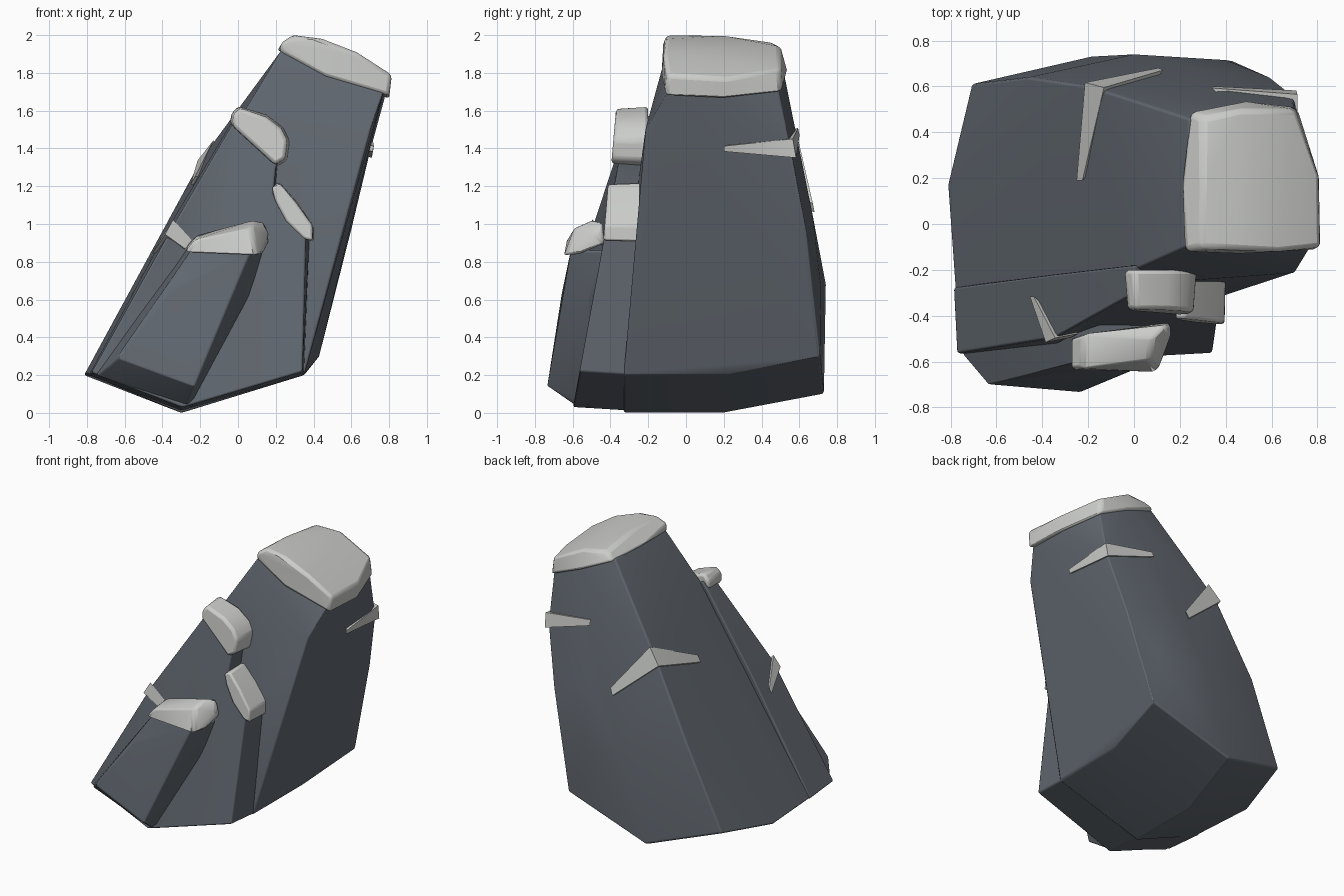
import bpy, bmesh, math
from mathutils import Vector

if "Cube" in bpy.data.objects:
    bpy.data.objects.remove(bpy.data.objects["Cube"])


def material(name, rgb):
    m = bpy.data.materials.new(name)
    m.diffuse_color = (*rgb, 1)
    m.use_nodes = True
    m.node_tree.nodes["Principled BSDF"].inputs["Base Color"].default_value = m.diffuse_color
    return m


ROCK = material("slate rock", (0.12, 0.138, 0.162))
SNOW = material("pale snow", (0.60, 0.61, 0.59))


def finish(name, bm, mat, bevel):
    bmesh.ops.recalc_face_normals(bm, faces=bm.faces)
    me = bpy.data.meshes.new(name)
    bm.to_mesh(me)
    bm.free()
    ob = bpy.data.objects.new(name, me)
    bpy.context.collection.objects.link(ob)
    me.materials.append(mat)
    if bevel:
        mod = ob.modifiers.new("soft edges", 'BEVEL')
        mod.width = bevel
        mod.segments = 2
        mod.limit_method = 'ANGLE'
        mod.angle_limit = math.radians(28)
        mod.harden_normals = mat is ROCK
    bpy.ops.object.select_all(action='DESELECT')
    ob.select_set(True)
    bpy.context.view_layer.objects.active = ob
    bpy.ops.object.shade_smooth_by_angle(angle=math.radians(32))
    return ob


def hull(name, points, mat, bevel=0.012):
    """Faceted block wrapped around a few corner points."""
    bm = bmesh.new()
    for p in points:
        bm.verts.new(p)
    bmesh.ops.convex_hull(bm, input=bm.verts[:])
    loose = [v for v in bm.verts if not v.link_faces]
    bmesh.ops.delete(bm, geom=loose, context='VERTS')
    bmesh.ops.dissolve_limit(bm, angle_limit=math.radians(4),
                             verts=bm.verts[:], edges=bm.edges[:])
    return finish(name, bm, mat, bevel)


def slab(name, outline, front, back, inset, mat, bevel=0.012):
    """Outline in x/z (optional forward bulge); front/back are (y at z=0, slope)."""
    bm = bmesh.new()
    c = sum((Vector(p[:2]) for p in outline), Vector((0, 0))) / len(outline)
    f, b = [], []
    for x, z, *bulge in outline:
        d = (c - Vector((x, z))).normalized() * inset
        y = front[0] + front[1] * z + sum(bulge)
        f.append(bm.verts.new((x + d.x, y, z + d.y)))
        b.append(bm.verts.new((x, back[0] + back[1] * z, z)))
    face = bm.faces.new(f)
    bm.faces.new(b[::-1])
    n = len(f)
    for i in range(n):
        j = (i + 1) % n
        bm.faces.new((f[i], b[i], b[j], f[j]))
    bmesh.ops.triangulate(bm, faces=[face])
    bmesh.ops.dissolve_limit(bm, angle_limit=math.radians(2),
                             verts=bm.verts[:], edges=bm.edges[:])
    return finish(name, bm, mat, bevel)


# main leaning rock
main = hull("main_rock", [
    (-.78, -.32, .2), (-.3, -.33, 0), (.35, -.33, .2),
    (-.3, .2, 0), (.35, .2, .2), (.43, .71, .3), (-.19, .73, .1),
    (-.71, .61, .27), (-.815, .17, .2),
    (0, .74, .68), (.4, .715, .66), (-.46, .64, .84), (-.19, .6, 1.35),
    (.695, .56, 1.37), (.6, .635, .97), (.3, .67, 1.05),
    (-.35, -.29, .95), (-.03, -.215, 1.49), (.7, -.215, 1.5),
    (.23, -.1, 1.92), (.24, .46, 1.92), (.5, .51, 1.84),
    (.7, .49, 1.71), (.78, .2, 1.68), (.77, -.1, 1.7)], ROCK)

# summit snow cap
hull("summit_snow", [
    (.22, -.11, 1.91), (.46, -.13, 1.78), (.8, -.11, 1.68),
    (.8, .2, 1.665), (.71, .51, 1.7), (.48, .54, 1.8), (.24, .49, 1.91),
    (.205, .2, 1.92), (.23, -.12, 1.96), (.29, -.1, 2.0), (.45, -.11, 1.98),
    (.63, -.12, 1.91), (.815, -.1, 1.79), (.81, .2, 1.77), (.7, .5, 1.82),
    (.3, .2, 2.0), (.3, .46, 1.96), (.47, .5, 1.94)], SNOW, .02)

# middle slab against the front, stepped on its right side
mid = slab("middle_slab", [
    (-.79, .2), (-.3, .01), (.35, .2), (.38, .95), (.2, 1.17),
    (.21, 1.31), (.24, 1.4), (0, 1.58), (-.04, 1.53), (-.365, .99, -.075)],
    (-.6, .18), (-.29, .07), .02, ROCK)

slab("upper_ledge_snow", [
    (-.04, 1.52), (.2, 1.3), (.26, 1.335), (.275, 1.44), (.24, 1.51),
    (.15, 1.58), (.0, 1.625), (-.04, 1.58)],
    (-.5, .08), (-.2, 0), .015, SNOW, .018)

slab("lower_ledge_snow", [
    (.175, 1.2), (.19, 1.13), (.25, 1.01), (.35, .915), (.4, .905),
    (.4, .99), (.31, 1.12), (.22, 1.22)],
    (-.51, .08), (-.22, 0), .008, SNOW, .012)

# lowest front slab and its snow
hull("front_slab", [
    (-.64, -.7, .29), (-.23, -.735, .14), (-.75, -.57, .2), (-.27, -.59, .04),
    (-.24, -.5, .03), (-.38, -.66, .62), (-.25, -.6, .86), (.07, -.61, .86),
    (.14, -.42, .86), (-.26, -.42, .9), (.06, -.5, .62), (-.77, -.48, .21)], ROCK)

hull("front_slab_snow", [
    (-.28, -.635, .85), (.1, -.645, .835), (.13, -.57, .84), (.16, -.43, .9),
    (-.28, -.5, .87), (-.23, -.63, .915), (.07, -.59, .98), (.08, -.5, 1.02),
    (.14, -.44, 1.01), (.165, -.48, .95), (-.22, -.48, .94)], SNOW, .016)

# snow streaks folded over ridges: ridge top, ridge bottom, then two blunt tails
streaks = {
    "left_ridge_streak": (main, [(-.12, .61, 1.46), (-.21, .64, 1.35), (-.2, .19, 1.25),
                                 (-.23, .19, 1.21), (.13, .7, 1.12), (.11, .7, 1.07)]),
    "right_ridge_streak": (main, [(.73, .59, 1.46), (.72, .6, 1.35), (.71, .2, 1.41),
                                  (.71, .2, 1.38), (.34, .63, 1.52), (.34, .63, 1.48)]),
    "front_ridge_streak": (mid, [(-.34, -.52, 1.05), (-.38, -.54, .96), (-.43, -.31, .88),
                                 (-.45, -.31, .85), (-.22, -.5, .92), (-.26, -.5, .87)]),
}
bpy.context.view_layer.update()
for name, (rock, pts) in streaks.items():
    out = []
    for i, p in enumerate(pts):
        # drop each point on to the rock, then lift it clear
        hit = rock.closest_point_on_mesh(Vector(p))[1]
        axis = Vector((-.2 + .38 * p[2], .2 if rock is main else -.1, p[2]))
        out.append(hit + (hit - axis).normalized() * (.03 if i < 2 else .018))
    hull(name, out, SNOW, 0)
